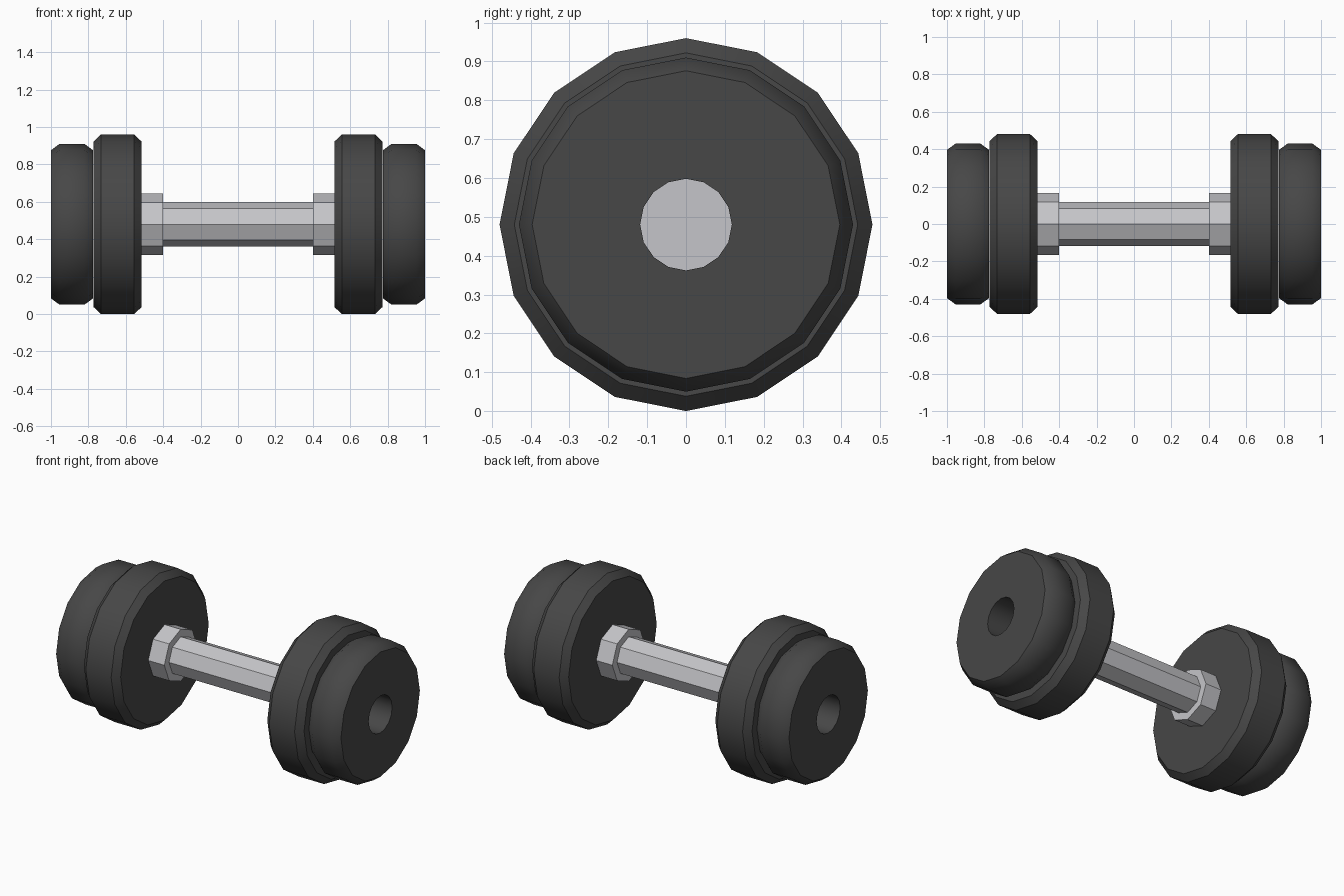
import bpy
import bmesh
from math import pi, sin, cos, radians

if "Cube" in bpy.data.objects:
    bpy.data.objects.remove(bpy.data.objects["Cube"], do_unlink=True)

CENTRE_Z = 0.48


def make_material(name, colour):
    mat = bpy.data.materials.new(name)
    mat.use_nodes = True
    mat.diffuse_color = colour
    mat.node_tree.nodes["Principled BSDF"].inputs["Base Color"].default_value = colour
    return mat


rubber = make_material("dark rubber", (0.063, 0.063, 0.063, 1))
steel = make_material("light steel", (0.56, 0.56, 0.585, 1))


def lathe(name, profile, sides, mat, closed=False, smooth=None):
    """Spin an (x, radius) profile round the long axis, one vertex pointing up."""
    bm = bmesh.new()
    rings = []
    for x, r in profile:
        angles = [2 * pi * i / sides for i in range(sides)]
        rings.append([bm.verts.new((x, r * sin(a), r * cos(a))) for a in angles])
    pairs = list(zip(rings, rings[1:]))
    if closed:
        pairs.append((rings[-1], rings[0]))
    else:
        bm.faces.new(rings[0])
        bm.faces.new(rings[-1])
    for a, b in pairs:
        for i in range(sides):
            j = (i + 1) % sides
            bm.faces.new((a[i], a[j], b[j], b[i]))
    bmesh.ops.recalc_face_normals(bm, faces=bm.faces)
    mesh = bpy.data.meshes.new(name)
    bm.to_mesh(mesh)
    bm.free()
    mesh.materials.append(mat)
    obj = bpy.data.objects.new(name, mesh)
    obj.location.z = CENTRE_Z
    bpy.context.collection.objects.link(obj)
    if smooth:
        bpy.ops.object.select_all(action="DESELECT")
        obj.select_set(True)
        bpy.context.view_layer.objects.active = obj
        bpy.ops.object.shade_smooth_by_angle(angle=radians(smooth))
    return obj


def weight_profile(x0, x1, radius, rim, bevel, bore):
    """Bevelled disc section with a bore through the middle."""
    return [(x0, bore), (x0, rim), (x0 + bevel, radius),
            (x1 - bevel, radius), (x1, rim), (x1, bore)]


# Grip bar
lathe("grip_bar", [(-0.41, 0.118), (0.41, 0.118)], 8, steel)

# Collars and weights on both ends
for side, s in (("left", 1), ("right", -1)):
    def mirrored(profile):
        return [(s * x, r) for x, r in profile]

    lathe(side + "_collar", mirrored([(0.402, 0.165), (0.518, 0.165)]), 8, steel)
    inner = weight_profile(0.515, 0.773, 0.48, 0.442, 0.04, 0.118)
    lathe(side + "_inner_weight", mirrored(inner), 16, rubber, True, 40)
    outer = weight_profile(0.775, 1.0, 0.43, 0.396, 0.046, 0.118)
    lathe(side + "_outer_weight", mirrored(outer), 16, rubber, True, 40)
